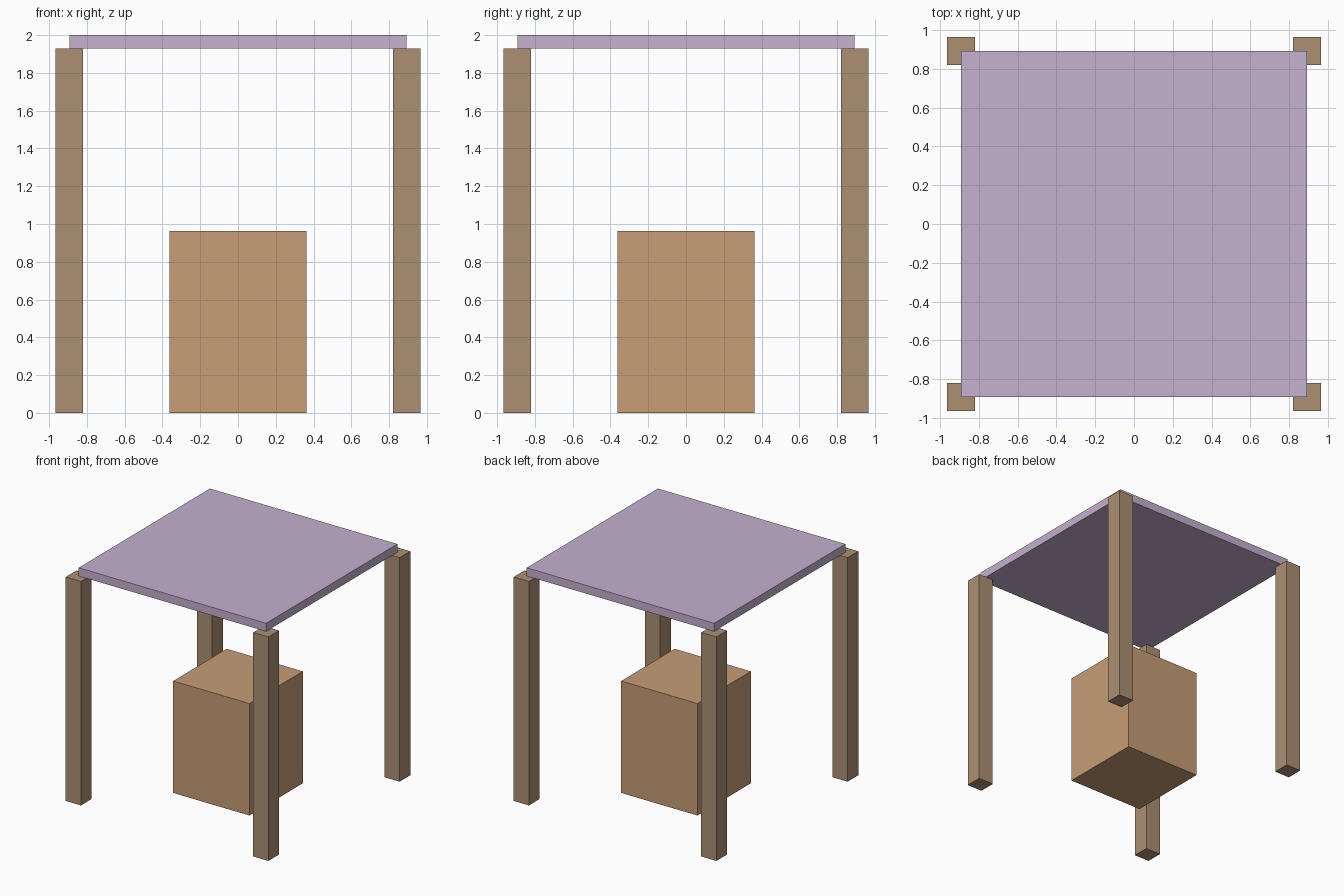
import bpy

if "Cube" in bpy.data.objects:
    bpy.data.objects.remove(bpy.data.objects["Cube"])

POST_TOP = 1.929
POST_WIDTH = 0.145
CORNER = 0.893


def material(name, color):
    mat = bpy.data.materials.new(name)
    mat.diffuse_color = (*color, 1)
    mat.use_nodes = True
    mat.node_tree.nodes["Principled BSDF"].inputs["Base Color"].default_value = mat.diffuse_color
    return mat


def box(name, x, y, z_bottom, z_top, width, mat):
    """Square-based box standing on z_bottom."""
    height = z_top - z_bottom
    bpy.ops.mesh.primitive_cube_add(size=1, location=(x, y, z_bottom + height / 2))
    obj = bpy.context.object
    obj.name = name
    obj.scale = (width, width, height)
    bpy.ops.object.transform_apply(location=False, rotation=False, scale=True)
    obj.data.materials.append(mat)
    return obj


post_wood = material("post_wood", (0.41, 0.28, 0.17))
crate_wood = material("crate_wood", (0.57, 0.34, 0.18))
canopy_cloth = material("canopy_cloth", (0.56, 0.44, 0.62))

# Four corner posts
for y, depth in ((-CORNER, "front"), (CORNER, "back")):
    for x, side in ((-CORNER, "left"), (CORNER, "right")):
        box(f"{depth}_{side}_post", x, y, 0, POST_TOP, POST_WIDTH, post_wood)

# Flat canopy whose corners rest on the post centres
box("canopy", 0, 0, POST_TOP, 2.0, CORNER * 2, canopy_cloth)

# Central counter block
box("counter", 0, 0, 0, 0.964, 0.726, crate_wood)
